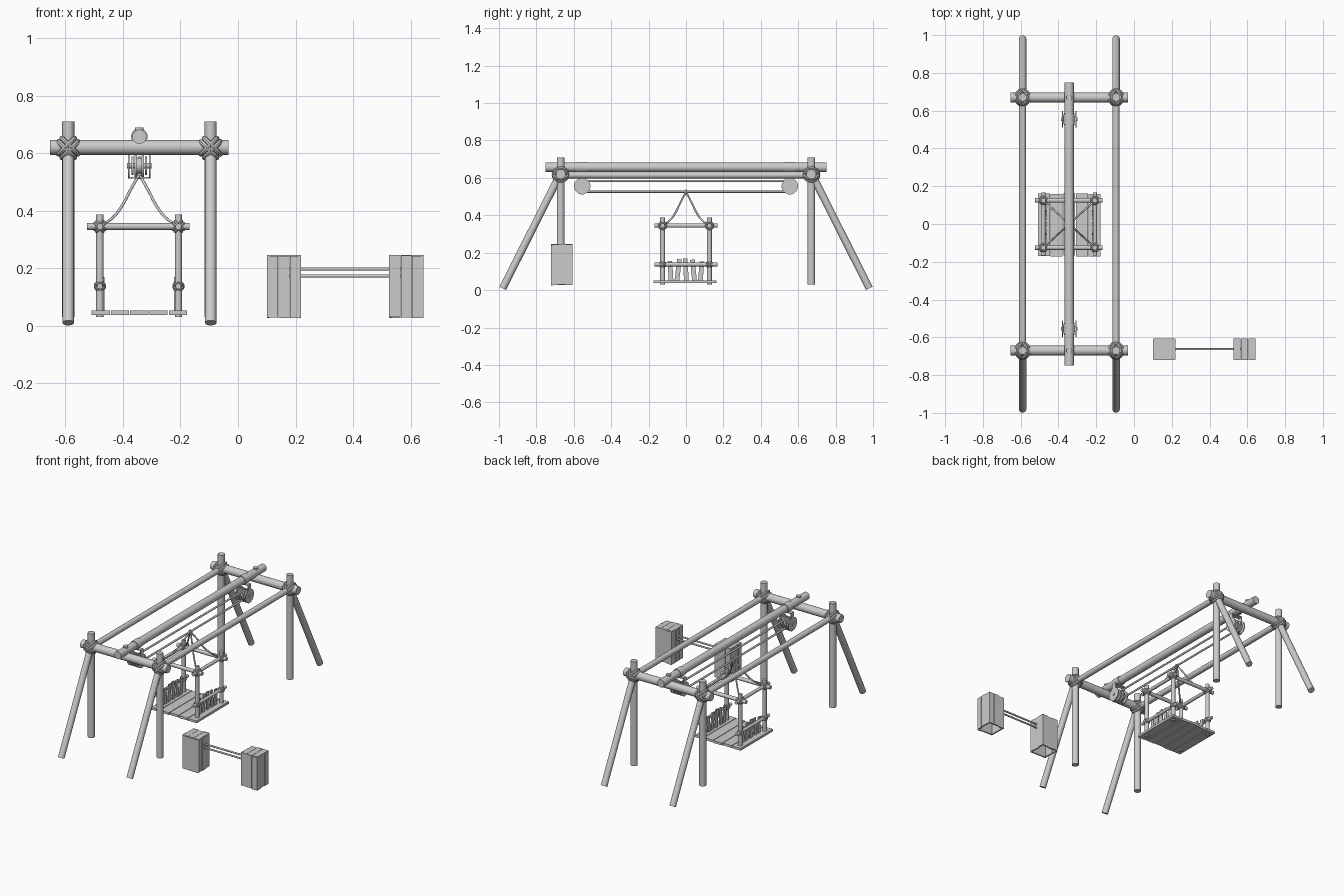
import bpy, math, random
from mathutils import Vector

if "Cube" in bpy.data.objects:
    bpy.data.objects.remove(bpy.data.objects["Cube"])
random.seed(4)
CX = -0.343


def smooth(o):
    bpy.ops.object.shade_smooth_by_angle(angle=math.radians(40))
    return o


def pole(name, a, b, r, sides=20):
    a, b = Vector(a), Vector(b)
    d = b - a
    bpy.ops.mesh.primitive_cylinder_add(vertices=sides, radius=r, depth=d.length, location=(a + b) / 2)
    o = bpy.context.object
    o.name = name
    o.rotation_euler = d.to_track_quat('Z', 'Y').to_euler()
    return smooth(o)


def board(name, loc, size, rot=(0, 0, 0)):
    bpy.ops.mesh.primitive_cube_add(size=1, location=loc, rotation=rot)
    o = bpy.context.object
    o.name = name
    o.scale = size
    return o


def ring(name, loc, axis, R, r):
    bpy.ops.mesh.primitive_torus_add(major_segments=28, minor_segments=8, major_radius=R, minor_radius=r,
                                     location=loc)
    o = bpy.context.object
    o.name = name
    o.rotation_euler = Vector(axis).to_track_quat('Z', 'Y').to_euler()
    return smooth(o)


def lashing(name, loc, R, r, horiz='x'):
    # crossed rope wraps around a joint of a post and a horizontal pole
    for s in (-1, 1):
        ax = Vector((1, 0, s)) if horiz == 'x' else Vector((0, 1, s))
        ax.normalize()
        for k in (-0.9, 0.9):
            ring(name, Vector(loc) + ax * k * r, ax, R, r)


def rope(name, pts, r):
    c = bpy.data.curves.new(name, 'CURVE')
    c.dimensions = '3D'
    c.bevel_depth = r
    c.bevel_resolution = 2
    c.use_fill_caps = True
    s = c.splines.new('NURBS')
    s.points.add(len(pts) - 1)
    for p, q in zip(s.points, pts):
        p.co = (*q, 1)
    s.order_u = 3
    s.use_endpoint_u = True
    s.resolution_u = 6
    o = bpy.data.objects.new(name, c)
    bpy.context.collection.objects.link(o)
    return o


# main trestle frame
for x in (-0.59, -0.095):
    pole("side_rail", (x, -0.67, 0.615), (x, 0.67, 0.615), 0.018)
    for s in (-1, 1):
        pole("upright_post", (x, s * 0.67, 0.03), (x, s * 0.67, 0.71), 0.021)
        pole("slanted_leg", (x, s * 0.665, 0.635), (x, s * 0.98, 0.01), 0.02)
        lashing("frame_lashing", (x, s * 0.67, 0.618), 0.039, 0.009)
for s in (-1, 1):
    pole("cross_beam", (-0.653, s * 0.67, 0.62), (-0.033, s * 0.67, 0.62), 0.026)
    pole("beam_peg", (CX, s * 0.67, 0.60), (CX, s * 0.67, 0.689), 0.015)
pole("ridge_beam", (CX, -0.75, 0.657), (CX, 0.75, 0.657), 0.025)

# pulleys under the ridge beam
for s in (-1, 1):
    y, z = s * 0.555, 0.556
    pole("beam_collar", (CX, y - 0.028, 0.657), (CX, y + 0.028, 0.657), 0.029)
    for dx, r, w in ((-0.024, 0.032, 0.007), (-0.012, 0.039, 0.008), (0, 0.027, 0.03),
                     (0.012, 0.039, 0.008), (0.024, 0.032, 0.007)):
        pole("pulley_wheel", (CX + dx - w / 2, y, z), (CX + dx + w / 2, y, z), r, 28)
    pole("pulley_axle", (CX - 0.043, y, z), (CX + 0.043, y, z), 0.009)
    for k in (-1, 1):
        pole("pulley_cheek", (CX + k * 0.034, y, z), (CX + k * 0.039, y, z), 0.044, 28)
        board("pulley_hanger", (CX + k * 0.0365, y, 0.60), (0.005, 0.03, 0.06))
    board("pulley_hanger_top", (CX, y, 0.629), (0.078, 0.03, 0.006))
    board("pulley_bottom_plate", (CX, y, 0.514), (0.076, 0.02, 0.005))
for z in (0.584, 0.526):
    pole("haul_rope", (CX, -0.555, z), (CX, 0.555, z), 0.006, 10)

# hanging cage: posts, rails, slings
XS, YS = (-0.48, -0.207), (-0.125, 0.125)
for x in XS:
    pole("cage_side_rail", (x, -0.168, 0.345), (x, 0.168, 0.345), 0.011, 14)
    pole("cage_guard_rail", (x, -0.168, 0.137), (x, 0.168, 0.137), 0.010, 14)
    for y in YS:
        pole("cage_post", (x, y, 0.03), (x, y, 0.387), 0.013, 14)
        lashing("cage_lashing", (x, y, 0.345), 0.021, 0.005)
        lashing("guard_lashing", (x, y, 0.137), 0.017, 0.004, 'y')
        prof = ((0, 0.525), (0.22, 0.475), (0.45, 0.41), (0.75, 0.362), (1, 0.347))
        rope("sling_rope", [(CX + (x - CX) * t, y * t, z) for t, z in prof], 0.005)
for y in YS:
    pole("cage_cross_rail", (-0.524, y, 0.345), (-0.168, y, 0.345), 0.012, 14)
ring("sling_knot", (CX, 0, 0.524), (0, 1, 0), 0.008, 0.006)

# cage floor planks and side pickets
for i in range(5):
    dy = random.uniform(-0.008, 0.008)
    board("floor_plank", (-0.477 + i * 0.067, dy, 0.045), (0.063, 0.332, 0.015))
for x in XS:
    k = -1 if x < CX else 1
    for i, (t, h) in enumerate(((0.06, 0.108), (-0.12, 0.118), (0.05, 0.122), (0.1, 0.116), (-0.08, 0.106))):
        board("side_picket", (x - k * 0.012, -0.083 + i * 0.041, 0.047 + h / 2), (0.008, 0.025, h), (t, 0, 0))

# detached counterweight: two hollow plank boxes joined by ropes
Y0 = -0.663
for cx in (0.16, 0.585):
    for i in (-1, 0, 1):
        for s in (-1, 1):
            j = random.uniform(-0.003, 0.003)
            board("box_front_plank", (cx + i * 0.039, Y0 + s * 0.053, 0.136 + j), (0.0375, 0.009, 0.215))
            j = random.uniform(-0.003, 0.003)
            board("box_side_plank", (cx + s * 0.055, Y0 + i * 0.037, 0.136 + j), (0.009, 0.0355, 0.215))
        board("box_lid_plank", (cx + i * 0.039, Y0, 0.241), (0.0375, 0.104, 0.008))
for z in (0.197, 0.173):
    pole("box_rope", (0.165, Y0, z), (0.58, Y0, z), 0.0055, 10)
